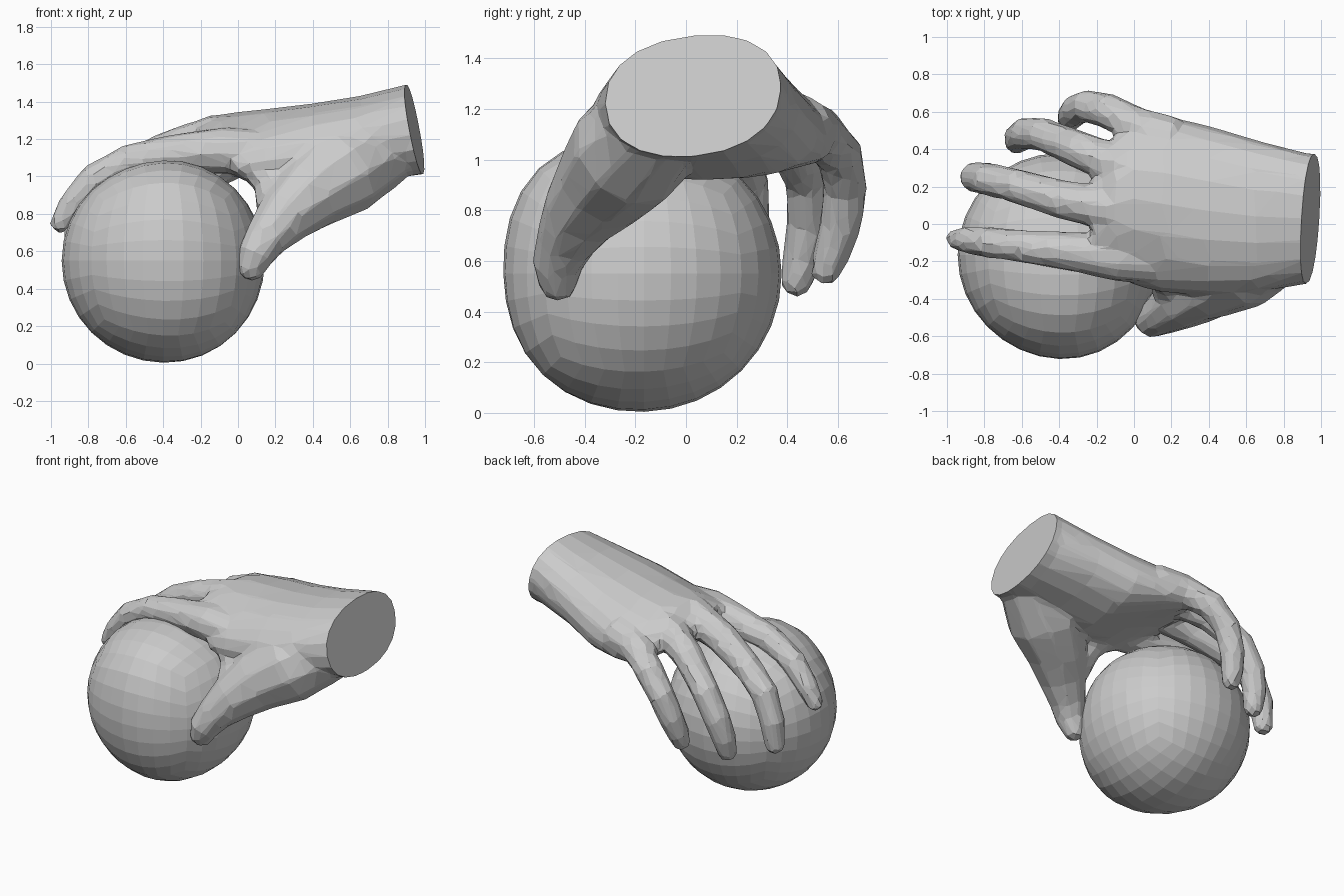
import bpy, bmesh
from math import sin, cos, pi, tan, copysign
from mathutils import Vector

if "Cube" in bpy.data.objects:
    bpy.data.objects.remove(bpy.data.objects["Cube"])


def make_object(name, bm):
    mesh = bpy.data.meshes.new(name)
    bm.to_mesh(mesh)
    bm.free()
    ob = bpy.data.objects.new(name, mesh)
    bpy.context.collection.objects.link(ob)
    return ob


def loft(bm, rings):
    """Closed skin through a list of rings of points."""
    rows = [[bm.verts.new(p) for p in ring] for ring in rings]
    n = len(rows[0])
    faces = [bm.faces.new((a[i], a[(i + 1) % n], b[(i + 1) % n], b[i]))
             for a, b in zip(rows, rows[1:]) for i in range(n)]
    faces += [bm.faces.new(rows[0][::-1]), bm.faces.new(rows[-1])]
    bmesh.ops.recalc_face_normals(bm, faces=faces)


def digit(bm, path, sides=10, fat=1.07):
    """Tube through (x, y, z, radius) stations with a rounded tip."""
    pts = [Vector(p[:3]) for p in path]
    radii = [p[3] * fat for p in path]
    tip = (pts[-1] - pts[-2]).normalized()
    base, r = pts[-1].copy(), radii[-1]
    for ang in (0.7, 1.2):
        pts.append(base + tip * r * 0.8 * sin(ang))
        radii.append(r * cos(ang))
    rings = []
    for i, p in enumerate(pts):
        t = (pts[min(i + 1, len(pts) - 1)] - pts[max(i - 1, 0)]).normalized()
        side = t.cross(Vector((0.3, -1, 0.2))).normalized()
        up = side.cross(t)
        rings.append([p + radii[i] * (side * cos(2 * pi * k / sides) + up * sin(2 * pi * k / sides))
                      for k in range(sides)])
    loft(bm, rings)


# ball: cube grid pushed out to a sphere, with slight bulges at the front and a flatter crown
bm = bmesh.new()
bmesh.ops.create_cube(bm, size=2)
bmesh.ops.subdivide_edges(bm, edges=bm.edges[:], cuts=7, use_grid_fill=True)
swells = [((0.35, -0.7, -0.6), 0.06), ((0.1, -0.7, 0.72), 0.09), ((-0.1, 0.1, 1.0), -0.04)]
for v in bm.verts:
    d = Vector([tan(c * pi / 4) for c in v.co]).normalized()
    grow = 1 + sum(s * max(0, d.dot(Vector(n).normalized())) ** 5 for n, s in swells)
    v.co = Vector((-0.40, -0.165, 0.55)) + d * 0.543 * grow
    v.co.z = max(v.co.z, 0)
make_object("ball", bm)

# wrist and palm: x, centre y, centre z, half width, half height, arch, roll
bm = bmesh.new()
sections = [
    (1.15, 0.03, 1.285, 0.33, 0.250, 0.0, 0.08),
    (0.92, 0.03, 1.25, 0.350, 0.246, 0.0, 0.08),
    (0.65, 0.04, 1.20, 0.41, 0.230, 0.1, 0.04),
    (0.40, 0.07, 1.155, 0.455, 0.235, 0.2, 0.0),
    (0.15, 0.11, 1.165, 0.475, 0.195, 0.4, 0.0),
    (0.00, 0.13, 1.185, 0.46, 0.16, 0.6, 0.0),
    (-0.10, 0.12, 1.20, 0.36, 0.13, 0.6, 0.0),
    (-0.22, 0.04, 1.19, 0.23, 0.075, 0.6, 0.0),
]
rings = []
for x, cy, cz, w, h, arch, roll in sections:
    ring = []
    for k in range(20):
        a = 2 * pi * k / 20
        dy = w * copysign(abs(cos(a)) ** 0.9, cos(a))
        dz = h * copysign(abs(sin(a)) ** 0.9, sin(a))
        ring.append(Vector((x, cy + dy, cz + dz - arch * dy * dy + roll * dy)))
    rings.append(ring)
loft(bm, rings)

# index finger
digit(bm, [(0.15, -0.20, 1.12, 0.12), (-0.08, -0.18, 1.14, 0.12), (-0.35, -0.145, 1.12, 0.098),
           (-0.58, -0.12, 1.085, 0.085), (-0.77, -0.10, 0.985, 0.08), (-0.89, -0.085, 0.85, 0.068),
           (-0.955, -0.08, 0.745, 0.052)])
# middle finger
digit(bm, [(0.10, 0.07, 1.21, 0.12), (-0.12, 0.08, 1.21, 0.115), (-0.38, 0.13, 1.135, 0.10),
           (-0.62, 0.20, 1.025, 0.088), (-0.78, 0.24, 0.90, 0.085), (-0.85, 0.25, 0.72, 0.078),
           (-0.87, 0.25, 0.55, 0.06)])
# ring finger
digit(bm, [(0.12, 0.27, 1.20, 0.12), (-0.08, 0.31, 1.185, 0.11), (-0.30, 0.40, 1.09, 0.095),
           (-0.49, 0.48, 0.92, 0.085), (-0.58, 0.485, 0.76, 0.082), (-0.62, 0.46, 0.62, 0.075),
           (-0.63, 0.435, 0.51, 0.06)])
# little finger
digit(bm, [(0.20, 0.45, 1.13, 0.12), (0.02, 0.52, 1.11, 0.10), (-0.14, 0.605, 1.02, 0.09),
           (-0.25, 0.63, 0.89, 0.083), (-0.31, 0.61, 0.74, 0.078), (-0.34, 0.575, 0.63, 0.07),
           (-0.35, 0.55, 0.555, 0.058)])
# thumb and its fleshy base
digit(bm, [(0.80, -0.10, 1.16, 0.20), (0.57, -0.22, 1.035, 0.245), (0.38, -0.32, 0.91, 0.205),
           (0.25, -0.415, 0.79, 0.158), (0.15, -0.48, 0.67, 0.118), (0.095, -0.51, 0.58, 0.10),
           (0.07, -0.505, 0.505, 0.078)], fat=1.0)
# web of skin between thumb and index finger
digit(bm, [(0.07, -0.22, 1.09, 0.10), (0.18, -0.27, 0.98, 0.10), (0.20, -0.35, 0.85, 0.10)])
hand = make_object("hand", bm)

# fuse into one skin, then reduce to low-poly facets
m = hand.modifiers.new("fuse", 'REMESH')
m.mode = 'VOXEL'
m.voxel_size = 0.02
m = hand.modifiers.new("soften", 'SMOOTH')
m.factor = 0.5
m.iterations = 4
m = hand.modifiers.new("facet", 'DECIMATE')
m.ratio = 0.055
bpy.context.view_layer.update()
deps = bpy.context.evaluated_depsgraph_get()
skin = bpy.data.meshes.new_from_object(hand.evaluated_get(deps))
hand.modifiers.clear()
hand.data = skin

# flat slanted cut at the wrist
bm = bmesh.new()
bm.from_mesh(skin)
bmesh.ops.join_triangles(bm, faces=bm.faces[:], angle_face_threshold=0.5, angle_shape_threshold=0.8)
cut = bmesh.ops.bisect_plane(bm, geom=bm.verts[:] + bm.edges[:] + bm.faces[:], dist=1e-5,
                             plane_co=(0.945, 0.05, 1.25), plane_no=(1, -0.08, 0.2), clear_outer=True)
rim = [e for e in cut["geom_cut"] if isinstance(e, bmesh.types.BMEdge)]
bmesh.ops.holes_fill(bm, edges=rim, sides=0)
bmesh.ops.recalc_face_normals(bm, faces=bm.faces[:])
for f in bm.faces:
    f.smooth = False
bm.to_mesh(skin)
bm.free()
